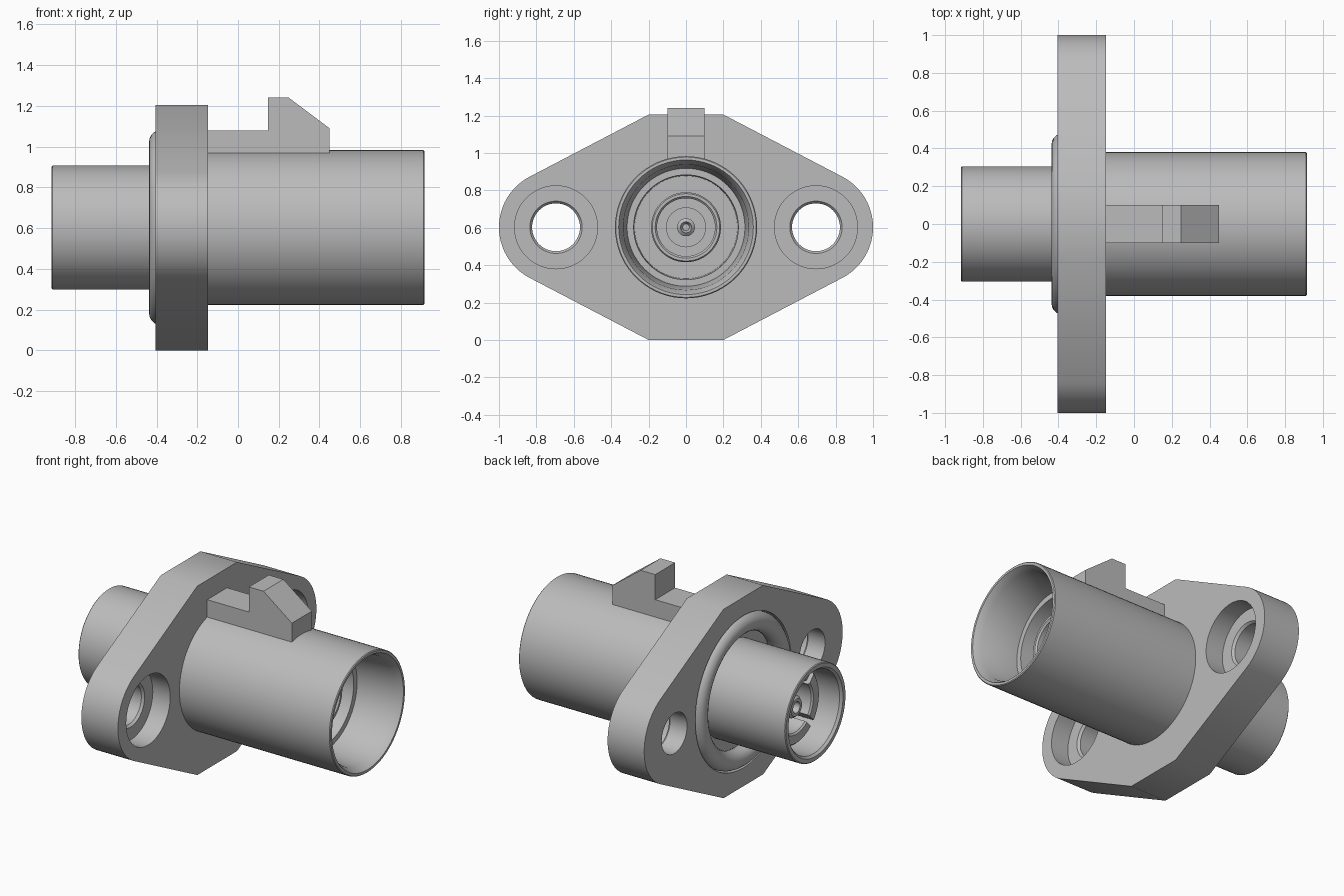
import bpy, bmesh, math
from mathutils import Matrix, Vector

AXIS_Z = 0.6025
HOLE_Y = 0.695

cube = bpy.data.objects.get("Cube")
if cube:
    bpy.data.objects.remove(cube, do_unlink=True)

grey = bpy.data.materials.new("plain grey")
grey.use_nodes = True
COLOUR = (0.5, 0.5, 0.5, 1)
grey.diffuse_color = COLOUR
grey.node_tree.nodes["Principled BSDF"].inputs["Base Color"].default_value = COLOUR


def finish(name, bm):
    bmesh.ops.recalc_face_normals(bm, faces=bm.faces)
    mesh = bpy.data.meshes.new(name)
    bm.to_mesh(mesh)
    bm.free()
    mesh.materials.append(grey)
    ob = bpy.data.objects.new(name, mesh)
    bpy.context.collection.objects.link(ob)
    return ob


def lathe(name, profile, y=0, steps=72):
    """Spin a closed (x, radius) outline about the connector axis."""
    bm = bmesh.new()
    verts = [bm.verts.new((x, 0, r)) for x, r in profile]
    edges = [bm.edges.new((a, b)) for a, b in zip(verts, verts[1:] + verts[:1])]
    bmesh.ops.spin(bm, geom=verts + edges, cent=(0, 0, 0), axis=(1, 0, 0),
                   angle=math.tau, steps=steps, use_duplicate=False)
    bmesh.ops.remove_doubles(bm, verts=bm.verts, dist=1e-4)
    loose = [e for e in bm.edges if not e.link_faces]
    bmesh.ops.delete(bm, geom=loose, context="EDGES")
    bmesh.ops.translate(bm, verts=bm.verts, vec=(0, y, AXIS_Z))
    return finish(name, bm)


def extrude(name, points, depth):
    """Fill an outline and push it along the depth vector."""
    bm = bmesh.new()
    face = bm.faces.new([bm.verts.new(p) for p in points])
    new = bmesh.ops.extrude_face_region(bm, geom=[face])["geom"]
    bmesh.ops.translate(bm, vec=depth,
                        verts=[v for v in new if isinstance(v, bmesh.types.BMVert)])
    return finish(name, bm)


def cut(target, cutters):
    """Subtract the cutters, bake the result and remove them."""
    for c in cutters:
        mod = target.modifiers.new("cut", "BOOLEAN")
        mod.operation, mod.solver, mod.object = "DIFFERENCE", "EXACT", c
    bpy.context.view_layer.update()
    baked = target.evaluated_get(bpy.context.evaluated_depsgraph_get())
    mesh = bpy.data.meshes.new_from_object(baked)
    target.modifiers.clear()
    target.data = mesh
    for c in cutters:
        bpy.data.objects.remove(c, do_unlink=True)


# Flange: flat top and bottom, tangent sides and round ears
R, HALF_FLAT, HALF_H = 0.305, 0.2, 0.6025
dy = HALF_FLAT - HOLE_Y
tangent = math.atan2(HALF_H, dy) - math.acos(R / math.hypot(dy, HALF_H))
ear = []
for i in range(25):
    a = tangent * (1 - i / 12)
    ear.append((HOLE_Y + R * math.cos(a), R * math.sin(a)))
half = [(HALF_FLAT, HALF_H)] + ear + [(HALF_FLAT, -HALF_H)]
outline = half + [(-y, z) for y, z in reversed(half)]
flange = extrude("flange", [(-0.405, y, z + AXIS_Z) for y, z in outline], (0.258, 0, 0))

# Counterbored mounting holes and the seal groove
bore = [(-0.5, 0), (-0.5, 0.128), (-0.285, 0.128), (-0.27, 0.14),
        (-0.27, 0.222), (-0.1, 0.222), (-0.1, 0)]
cutters = [lathe("hole_cutter", bore, s * HOLE_Y, 48) for s in (-1, 1)]
cutters.append(lathe("groove_cutter", [(-0.5, 0.29), (-0.5, 0.485),
                                       (-0.325, 0.485), (-0.325, 0.29)]))
cut(flange, cutters)

# Seal ring sitting in the groove
lathe("seal_ring", [(-0.377 + 0.06 * math.cos(t * math.tau / 20),
                     0.42 + 0.06 * math.sin(t * math.tau / 20)) for t in range(20)])

# Front sleeve with a tapered mouth
lathe("front_sleeve", [(-0.2, 0), (-0.2, 0.38), (0.91, 0.38), (0.915, 0.375),
                       (0.915, 0.36), (0.87, 0.335), (0.62, 0.315), (0.62, 0.28),
                       (0.45, 0.275), (0.45, 0)])

# Front contact: sleeve, insulator and pin
lathe("front_contact_sleeve", [(0.4, 0.155), (0.4, 0.187), (0.6, 0.187),
                               (0.61, 0.18), (0.61, 0.165), (0.6, 0.155)], steps=48)
lathe("front_insulator", [(0.4, 0), (0.4, 0.107), (0.56, 0.107), (0.56, 0)], steps=48)
lathe("front_pin", [(0.5, 0), (0.5, 0.048), (0.61, 0.048), (0.625, 0.03),
                    (0.6, 0.018), (0.6, 0)], steps=24)

# Rear sleeve
lathe("rear_sleeve", [(-0.3, 0), (-0.3, 0.305), (-0.91, 0.305), (-0.915, 0.3),
                      (-0.915, 0.275), (-0.9, 0.262), (-0.6, 0.262), (-0.6, 0)])

# Rear contact fingers: a ring split by crossed slots
fingers = lathe("rear_contact_fingers", [(-0.58, 0.16), (-0.58, 0.235), (-0.77, 0.235),
                                         (-0.78, 0.225), (-0.78, 0.17), (-0.77, 0.16)],
                steps=48)
slots = []
for angle in (math.pi / 4, -math.pi / 4):
    turn = Matrix.Rotation(angle, 3, "X")
    corners = [turn @ Vector((-0.85, y, z)) + Vector((0, 0, AXIS_Z))
               for y, z in ((-0.02, -0.3), (0.02, -0.3), (0.02, 0.3), (-0.02, 0.3))]
    slots.append(extrude("slot_cutter", corners, (0.23, 0, 0)))
cut(fingers, slots)
lathe("rear_pin", [(-0.55, 0), (-0.55, 0.07), (-0.76, 0.07), (-0.78, 0.055),
                   (-0.78, 0.035), (-0.7, 0.03), (-0.7, 0)], steps=32)

# Latch key on top of the front sleeve
key = [(-0.16, 0.95), (0.45, 0.95), (0.45, 1.09), (0.25, 1.24),
       (0.147, 1.24), (0.147, 1.08), (-0.16, 1.08)]
extrude("latch_key", [(x, -0.1, z) for x, z in key], (0, 0.2, 0))

# Smooth the round surfaces and keep the sharp edges
bpy.ops.object.select_all(action="DESELECT")
for ob in bpy.context.collection.objects:
    if ob.type == "MESH" and grey.name in ob.data.materials:
        ob.select_set(True)
        bpy.context.view_layer.objects.active = ob
bpy.ops.object.shade_smooth_by_angle(angle=math.radians(30))
